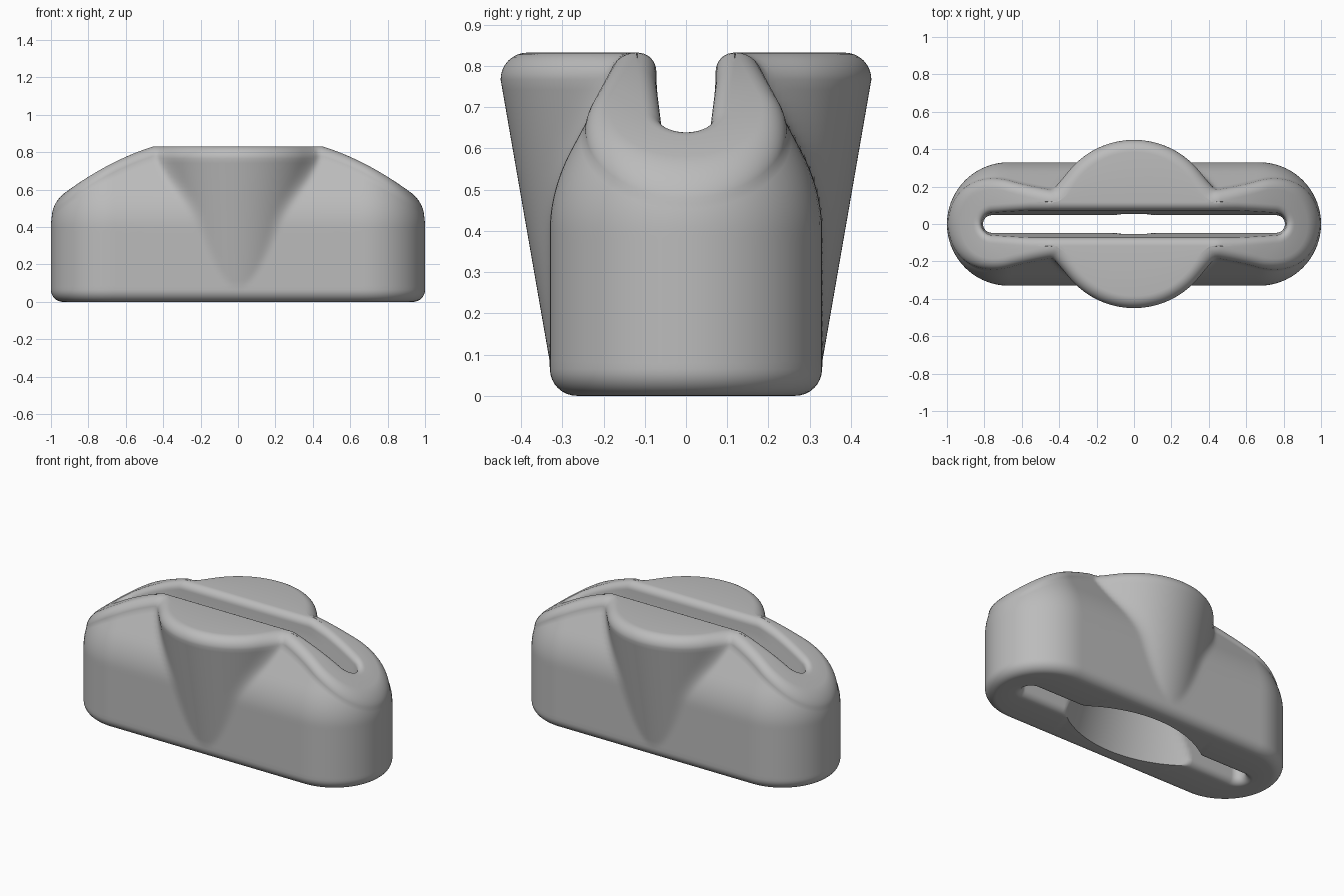
import bpy
import bmesh
from math import cos, sin, pi, sqrt, copysign

cube = bpy.data.objects.get("Cube")
if cube:
    bpy.data.objects.remove(cube, do_unlink=True)

EDGE = 0.065      # rounding of the outer edges
LIP = 0.045       # rounding of the slot edges


def top_height(x):
    """Flat crown with shoulders that curve down to both ends."""
    t = max(0, abs(x) - 0.45) / 0.45
    return 0.832 - 0.14 * t - 0.09 * t * t


def taper(z):
    """Inward lean of the upper walls."""
    if z < 0.4:
        return 0
    return 0.54 * (z - 0.4) ** 2 / 0.4 if z < 0.6 else 0.54 * (z - 0.5)


def circle_depth(r, x):
    """Half-depth of a circle of radius r at x, zero outside it."""
    return sqrt(max(0, r * r - x * x))


def smooth_max(a, b, k):
    h = max(k - abs(a - b), 0) / k
    return max(a, b) + h * h * k / 4


def outer(col, z, inset=0):
    """Stadium wall blended with a flaring cone in the middle."""
    s, dx, dy = col
    h = 0.33 - taper(z) - inset
    x, y = s * 0.67 + h * dx, h * dy
    if abs(s) < 1:
        r = 0.33 + 0.174 * (z - 0.08) - inset
        k = max(0.001, 0.38 * (r - h))
        y = copysign(smooth_max(h, circle_depth(r, x), k), dy)
    return x, y


def inner(col, z, outset=0):
    """Slot wall with a lens-shaped pocket opening downwards."""
    s, dx, dy = col
    w = 0.047 + 0.025 * min(1, max(0, (z - 0.55) / 0.2)) + outset
    x, y = s * 0.76 + w * dx, w * dy
    if abs(s) < 1:
        y = copysign(max(w, circle_depth(0.73 - 0.29 * z, x) - 0.51), dy)
    return x, y


def rim(wall, col, drop):
    """Height at which a wall starts to round over into the top."""
    z = 0.6
    for _ in range(12):
        z = top_height(wall(col, z)[0]) - drop
    return z


def section(col):
    """Closed cross-section: outer wall, top, slot wall, underside."""
    pts = []
    arc = [i / 8 * pi / 2 for i in range(9)]
    # outer bottom rounding and wall
    for a in arc:
        z = EDGE * (1 - cos(a))
        pts.append((*outer(col, z, EDGE * (1 - sin(a))), z))
    zc = rim(outer, col, EDGE)
    for i in range(1, 28):
        z = EDGE + (zc - EDGE) * i / 28
        pts.append((*outer(col, z), z))
    # rounding over the top, following the shoulder slope
    for a in arc:
        x, y = outer(col, zc, EDGE * (1 - cos(a)))
        pts.append((x, y, top_height(x) - EDGE * (1 - sin(a))))
    # slot lip and wall
    zs = rim(inner, col, LIP)
    for a in reversed(arc):
        x, y = inner(col, zs, LIP * (1 - cos(a)))
        pts.append((x, y, top_height(x) - LIP * (1 - sin(a))))
    for i in range(1, 20):
        z = zs + (LIP - zs) * i / 20
        pts.append((*inner(col, z), z))
    # slot rounding into the underside
    for a in arc:
        z = LIP * (1 - sin(a))
        pts.append((*inner(col, z, LIP * (1 - cos(a))), z))
    return pts


# Columns run once around the stadium: front, left end, back, right end
N, M = 90, 36
columns = []
for side in (-1, 1):
    columns += [(-side * (2 * i / N - 1), 0, side) for i in range(N + 1)]
    for i in range(1, M):
        a = side * pi / 2 + pi * i / M
        columns.append((-side, cos(a), sin(a)))

bm = bmesh.new()
rings = [[bm.verts.new(p) for p in section(c)] for c in columns]
for a, b in zip(rings, rings[1:] + rings[:1]):
    for j in range(len(a)):
        k = (j + 1) % len(a)
        bm.faces.new((a[j], b[j], b[k], a[k]))
bmesh.ops.recalc_face_normals(bm, faces=bm.faces)

mesh = bpy.data.meshes.new("slotted_body")
bm.to_mesh(mesh)
bm.free()
body = bpy.data.objects.new("slotted_body", mesh)
bpy.context.collection.objects.link(body)

# Plain grey material
grey = bpy.data.materials.new("plain_grey")
grey.use_nodes = True
colour = (0.5, 0.5, 0.5, 1)
grey.diffuse_color = colour
grey.node_tree.nodes["Principled BSDF"].inputs["Base Color"].default_value = colour
mesh.materials.append(grey)

bpy.context.view_layer.objects.active = body
body.select_set(True)
bpy.ops.object.shade_smooth_by_angle(angle=0.7)
